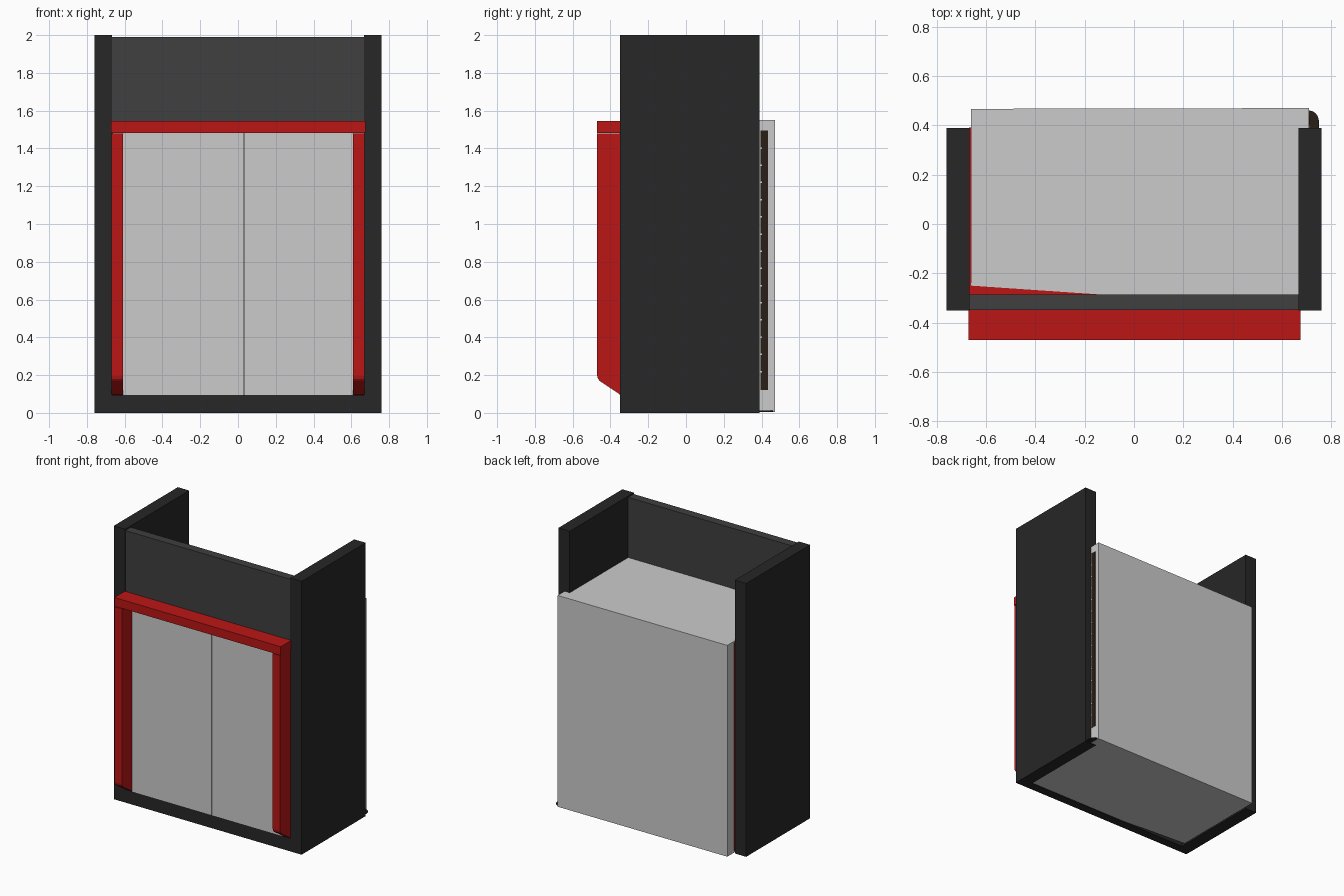
import bpy, bmesh, math
from mathutils import Vector

if "Cube" in bpy.data.objects:
    bpy.data.objects.remove(bpy.data.objects["Cube"])


def material(name, rgb):
    m = bpy.data.materials.new(name)
    m.diffuse_color = (*rgb, 1)
    m.use_nodes = True
    m.node_tree.nodes["Principled BSDF"].inputs["Base Color"].default_value = m.diffuse_color
    return m


BLACK = material("black_panel", (0.02, 0.02, 0.02))
CHARCOAL = material("charcoal_panel", (0.05, 0.05, 0.05))
RED = material("red_trim", (0.5, 0.008, 0.008))
BROWN = material("dark_brown", (0.022, 0.013, 0.008))


def prism(name, points, direction, mat=None):
    """Extrude a flat outline of 3D points along a direction."""
    bm = bmesh.new()
    face = bm.faces.new([bm.verts.new(p) for p in points])
    out = bmesh.ops.extrude_face_region(bm, geom=[face])
    moved = [v for v in out["geom"] if isinstance(v, bmesh.types.BMVert)]
    bmesh.ops.translate(bm, verts=moved, vec=Vector(direction))
    bmesh.ops.recalc_face_normals(bm, faces=bm.faces)
    mesh = bpy.data.meshes.new(name)
    bm.to_mesh(mesh)
    bm.free()
    ob = bpy.data.objects.new(name, mesh)
    bpy.context.collection.objects.link(ob)
    if mat:
        mesh.materials.append(mat)
    return ob


def box(name, x, y, z, mat=None):
    pts = [(x[0], y[0], z[0]), (x[1], y[0], z[0]),
           (x[1], y[1], z[0]), (x[0], y[1], z[0])]
    return prism(name, pts, (0, 0, z[1] - z[0]), mat)


# Tall side panels and the red jambs with sloped feet
jamb = [(-0.47, 1.478), (-0.47, 0.195), (-0.466, 0.18), (-0.455, 0.168),
        (-0.35, 0.098), (-0.29, 0.095), (-0.29, 1.478)]
for side, s in (("left", -1), ("right", 1)):
    box(side + "_panel", sorted((s * 0.668, s * 0.76)), (-0.35, 0.39), (0, 2), BLACK)
    prism(side + "_jamb", [(s * 0.61, y, z) for y, z in jamb], (s * 0.06, 0, 0), RED)

# Front header, sill and red lintel
box("header_panel", (-0.668, 0.668), (-0.349, -0.286), (1.545, 1.99), CHARCOAL)
box("sill", (-0.668, 0.668), (-0.35, -0.285), (0, 0.095), BLACK)
box("lintel", (-0.672, 0.675), (-0.47, -0.24), (1.482, 1.545), RED)

# Pair of doors with a narrow gap
box("left_door", (-0.61, 0.03), (-0.352, -0.288), (0.096, 1.482))
box("right_door", (0.034, 0.61), (-0.352, -0.288), (0.096, 1.482))

# Closed cabin behind the doors, slightly skewed at the front left
outline = [(-0.661, -0.25), (-0.15, -0.285), (0.668, -0.285),
           (0.71, -0.285), (0.71, 0.47), (-0.661, 0.467)]
prism("cabin", [(x, y, 0.004) for x, y in outline], (0, 0, 1.546))

# Red lining strip on the left of the cabin
box("red_lining", (-0.669, -0.662), (-0.28, 0.392), (0.02, 1.54), RED)

# Dark strip on the cabin's right edge, with small teeth
box("side_strip", (0.705, 0.712), (0.395, 0.435), (0.12, 1.495), BROWN)
for i in range(14):
    z = 0.215 + i * 0.091
    box("strip_tooth", (0.705, 0.714), (0.392, 0.403), (z, z + 0.008))

# Thin foot plate with a rounded outer corner
corner = [(0.71 + 0.04 * math.cos(a), 0.415 + 0.045 * math.sin(a))
          for a in (i * math.pi / 12 for i in range(7))]
plate = [(0.6, 0.3), (0.75, 0.3)] + corner + [(0.6, 0.46)]
prism("foot_plate", [(x, y, 0.006) for x, y in plate], (0, 0, 0.006), BROWN)
